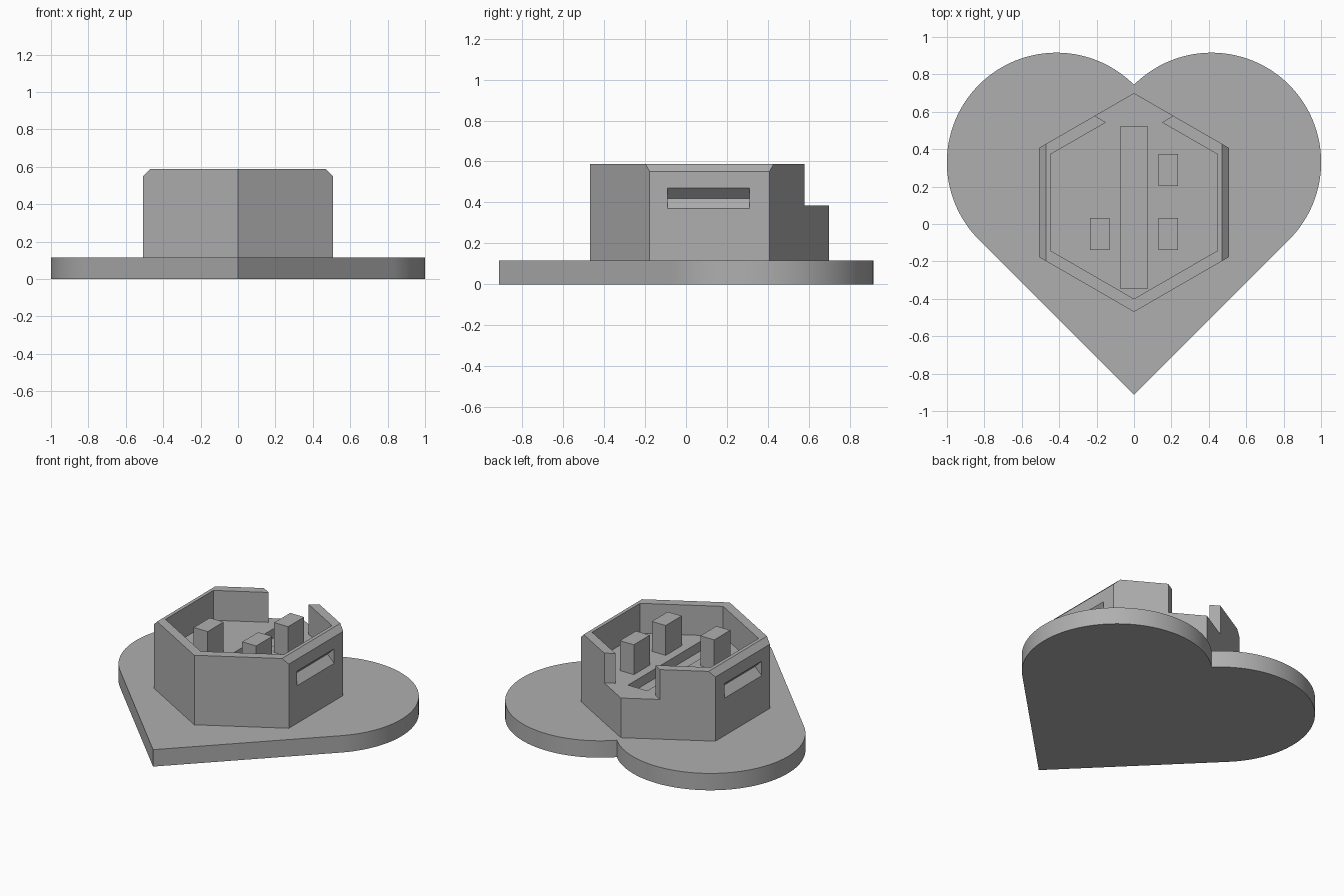
import bpy, bmesh
from math import radians, cos, sin
from mathutils import Vector

default = bpy.data.objects.get("Cube")
if default:
    bpy.data.objects.remove(default, do_unlink=True)

grey = bpy.data.materials.new("plain grey")
grey.use_nodes = True
colour = (0.43, 0.43, 0.43, 1)
grey.diffuse_color = colour
grey.node_tree.nodes["Principled BSDF"].inputs["Base Color"].default_value = colour

PLATE_TOP, FLOOR, TOP = 0.115, 0.385, 0.588
HEX_Y = 0.115


def prism(name, outline, start, depth, axis="z"):
    """Extrude a closed outline along z (outline in xy) or along y (outline in xz)."""
    bm = bmesh.new()
    place = (lambda a, b: (a, b, start)) if axis == "z" else (lambda a, b: (a, start, b))
    face = bm.faces.new([bm.verts.new(place(a, b)) for a, b in outline])
    side = bmesh.ops.extrude_face_region(bm, geom=[face])
    moved = [v for v in side["geom"] if isinstance(v, bmesh.types.BMVert)]
    bmesh.ops.translate(bm, verts=moved, vec=(0, 0, depth) if axis == "z" else (0, depth, 0))
    bmesh.ops.recalc_face_normals(bm, faces=bm.faces)
    mesh = bpy.data.meshes.new(name)
    bm.to_mesh(mesh)
    bm.free()
    mesh.materials.append(grey)
    obj = bpy.data.objects.new(name, mesh)
    bpy.context.collection.objects.link(obj)
    return obj


def mirrored(half):
    """Complete a right-hand outline with its left-hand mirror image."""
    return half + [(-x, y) for x, y in reversed(half) if abs(x) > 1e-5]


def box(x0, x1, y0, y1):
    return [(x0, y0), (x1, y0), (x1, y1), (x0, y1)]


def hexagon_half(radius):
    return [(radius * cos(radians(a)), HEX_Y + radius * sin(radians(a))) for a in (-90, -30, 30, 90)]


def activate(obj):
    bpy.ops.object.select_all(action="DESELECT")
    obj.select_set(True)
    bpy.context.view_layer.objects.active = obj


def cut(target, cutter):
    mod = target.modifiers.new("cut", "BOOLEAN")
    mod.operation, mod.solver, mod.object = "DIFFERENCE", "EXACT", cutter
    activate(target)
    bpy.ops.object.modifier_apply(modifier=mod.name)
    bpy.data.objects.remove(cutter, do_unlink=True)


# Heart plate: a square corner joined to two round lobes
R, CX, CY = 0.586, 0.4145, 0.33
STEPS = 72
lobe = [(CX + R * cos(radians(-45 + 180 * i / STEPS)), CY + R * sin(radians(-45 + 180 * i / STEPS)))
        for i in range(STEPS)]
heart = prism("heart_plate", mirrored([(0, -0.913)] + lobe + [(0, 0.744)]), 0, PLATE_TOP)
activate(heart)
bpy.ops.object.shade_smooth_by_angle(angle=radians(20))

# Hexagonal housing
housing = prism("hexagonal_housing", mirrored(hexagon_half(0.585)), PLATE_TOP, TOP - PLATE_TOP)

# Chamfers along the top of both side walls
bm = bmesh.new()
bm.from_mesh(housing.data)
for s in (1, -1):
    found = bmesh.ops.bisect_plane(bm, geom=bm.verts[:] + bm.edges[:] + bm.faces[:],
                                   plane_co=Vector((s * 0.47, 0, TOP)),
                                   plane_no=Vector((s, 0, 1)), clear_outer=True)
    rim = [e for e in found["geom_cut"] if isinstance(e, bmesh.types.BMEdge)]
    bmesh.ops.contextual_create(bm, geom=rim)
bmesh.ops.recalc_face_normals(bm, faces=bm.faces)
bm.to_mesh(housing.data)
bm.free()

# Pocket with its opening through the back corner
pocket = hexagon_half(0.515)[:3] + [(0.15, 0.543), (0.27, 0.615), (0.27, 0.9)]
cut(housing, prism("pocket_cutter", mirrored(pocket), FLOOR, 0.4))

# Long channel in the pocket floor
cut(housing, prism("channel_cutter", box(-0.072, 0.072, -0.345, 0.52), FLOOR - 0.065, 0.2))

# V-shaped grooves in both side walls
for s in (1, -1):
    vee = [(s * 0.457, 0.42), (s * 0.527, 0.49), (s * 0.527, 0.35)]
    cut(housing, prism("groove_cutter", vee, -0.09, 0.40, "y"))

# Three square posts standing on the pocket floor
for name, x, y in (("front_left_post", 0.13, -0.14), ("back_left_post", 0.13, 0.203),
                   ("front_right_post", -0.235, -0.14)):
    prism(name, box(x, x + 0.105, y, y + 0.172), FLOOR, TOP - FLOOR)
